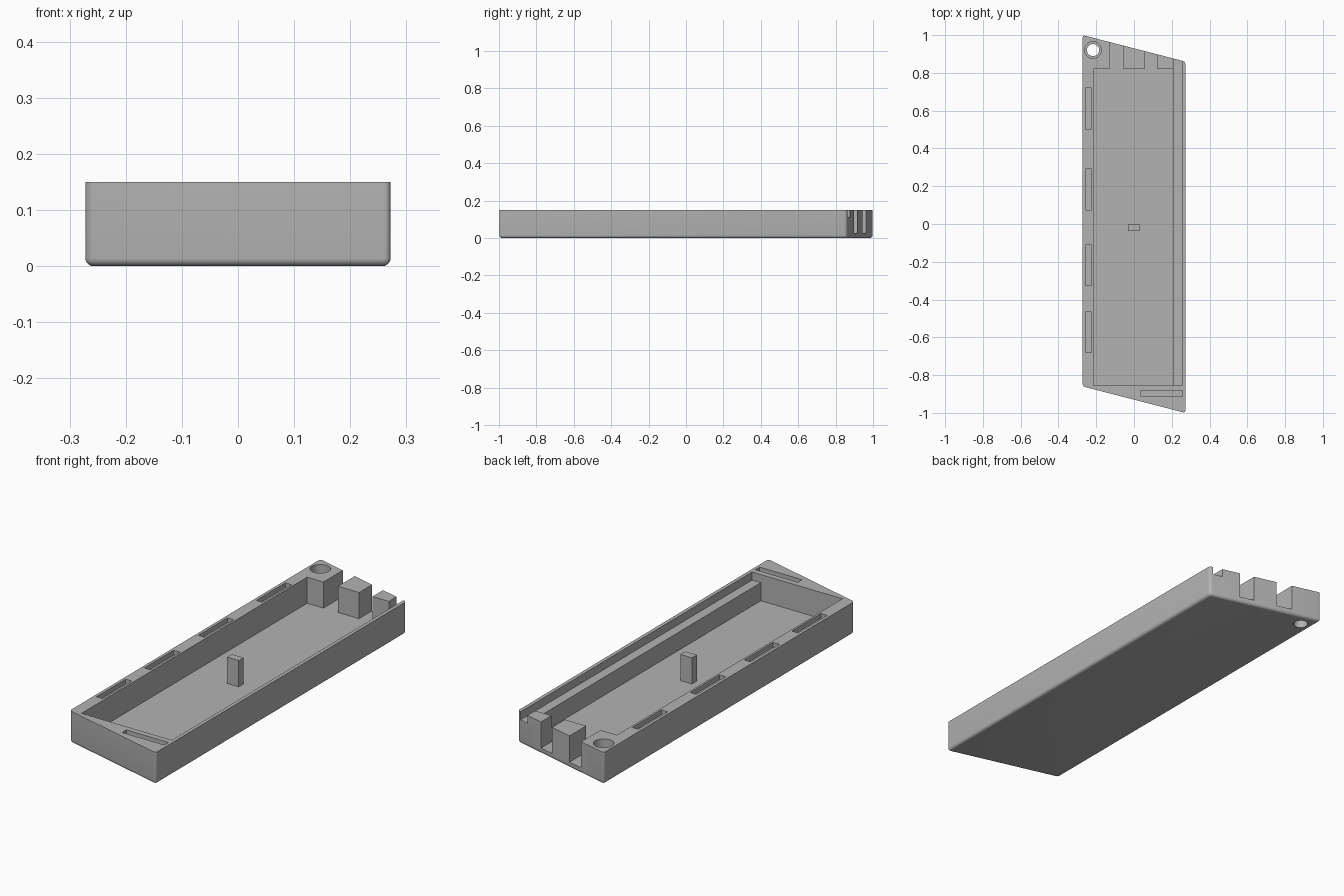
import bpy
import bmesh
from math import radians

cube = bpy.data.objects.get("Cube")
if cube:
    bpy.data.objects.remove(cube, do_unlink=True)

HEIGHT, FLOOR, LEDGE = 0.15, 0.027, 0.112
ABOVE = HEIGHT + 0.1

grey = bpy.data.materials.new("plain grey")
grey.use_nodes = True
grey.diffuse_color = (0.45, 0.45, 0.45, 1)
grey.node_tree.nodes["Principled BSDF"].inputs["Base Color"].default_value = grey.diffuse_color


def prism(name, outline, z0, z1, rounding=0):
    """Extrude an outline upwards; optionally round all edges but the top rim."""
    bm = bmesh.new()
    base = bm.faces.new([bm.verts.new((x, y, z0)) for x, y in outline])
    top = bmesh.ops.extrude_face_region(bm, geom=[base])["geom"]
    for v in top:
        if isinstance(v, bmesh.types.BMVert):
            v.co.z = z1
    bmesh.ops.recalc_face_normals(bm, faces=bm.faces)
    if rounding:
        edges = [e for e in bm.edges if min(v.co.z for v in e.verts) < z1 - 0.001]
        bmesh.ops.bevel(bm, geom=edges, offset=rounding, segments=5,
                        profile=0.5, affect='EDGES')
    mesh = bpy.data.meshes.new(name)
    bm.to_mesh(mesh)
    bm.free()
    mesh.materials.append(grey)
    obj = bpy.data.objects.new(name, mesh)
    bpy.context.collection.objects.link(obj)
    return obj


def box(name, x0, x1, y0, y1, z0, z1):
    return prism(name, [(x0, y0), (x1, y0), (x1, y1), (x0, y1)], z0, z1)


def bore(name, radius, z0, z1):
    bpy.ops.mesh.primitive_cylinder_add(vertices=48, radius=radius, depth=z1 - z0,
                                        location=(-0.217, 0.921, (z0 + z1) / 2))
    obj = bpy.context.object
    obj.name = name
    obj.data.materials.append(grey)
    return obj


# Skewed tray body
tray = prism("tray", [(-0.272, -0.86), (0.272, -1), (0.272, 0.86), (-0.272, 1)],
             0, HEIGHT, rounding=0.014)

# Main pocket with two slots leaving through the back end
pocket = [(-0.215, -0.855), (0.21, -0.855), (0.21, 0.82), (0.125, 0.82),
          (0.125, 1.1), (0.055, 1.1), (0.055, 0.82), (-0.055, 0.82),
          (-0.055, 1.1), (-0.13, 1.1), (-0.13, 0.82), (-0.215, 0.82)]
cutters = [prism("pocket_cutter", pocket, FLOOR, ABOVE)]

# Raised ledge along the left wall, open at the back
ledge = [(0.1, -0.855), (0.255, -0.855), (0.255, 1.1),
         (0.21, 1.1), (0.21, 0.8), (0.1, 0.8)]
cutters.append(prism("ledge_cutter", ledge, LEDGE, ABOVE))

# Shallow grooves in the rim
for y in (0.612, 0.182, -0.218, -0.573):
    cutters.append(box("groove_cutter", -0.258, -0.225, y - 0.108, y + 0.108,
                       HEIGHT - 0.022, ABOVE))
cutters.append(box("front_groove_cutter", 0.037, 0.257, -0.914, -0.882,
                   HEIGHT - 0.022, ABOVE))

# Counterbored screw hole
cutters.append(bore("hole_cutter", 0.032, -0.1, ABOVE))
cutters.append(bore("counterbore_cutter", 0.044, 0.06, ABOVE))

for cutter in cutters:
    cutter.hide_render = True
    mod = tray.modifiers.new(cutter.name, 'BOOLEAN')
    mod.operation = 'DIFFERENCE'
    mod.solver = 'EXACT'
    mod.object = cutter

# Bake the cuts and drop the cutters
bpy.context.view_layer.update()
graph = bpy.context.evaluated_depsgraph_get()
cut_mesh = bpy.data.meshes.new_from_object(tray.evaluated_get(graph))
tray.modifiers.clear()
tray.data = cut_mesh
tray.data.name = "tray"
tray.data.materials.clear()
tray.data.materials.append(grey)
for cutter in cutters:
    bpy.data.objects.remove(cutter, do_unlink=True)

# Support post in the middle of the pocket
box("support_post", -0.031, 0.029, -0.036, 0.0, FLOOR - 0.005, HEIGHT)

bpy.ops.object.select_all(action='DESELECT')
tray.select_set(True)
bpy.context.view_layer.objects.active = tray
bpy.ops.object.shade_smooth_by_angle(angle=radians(30))
